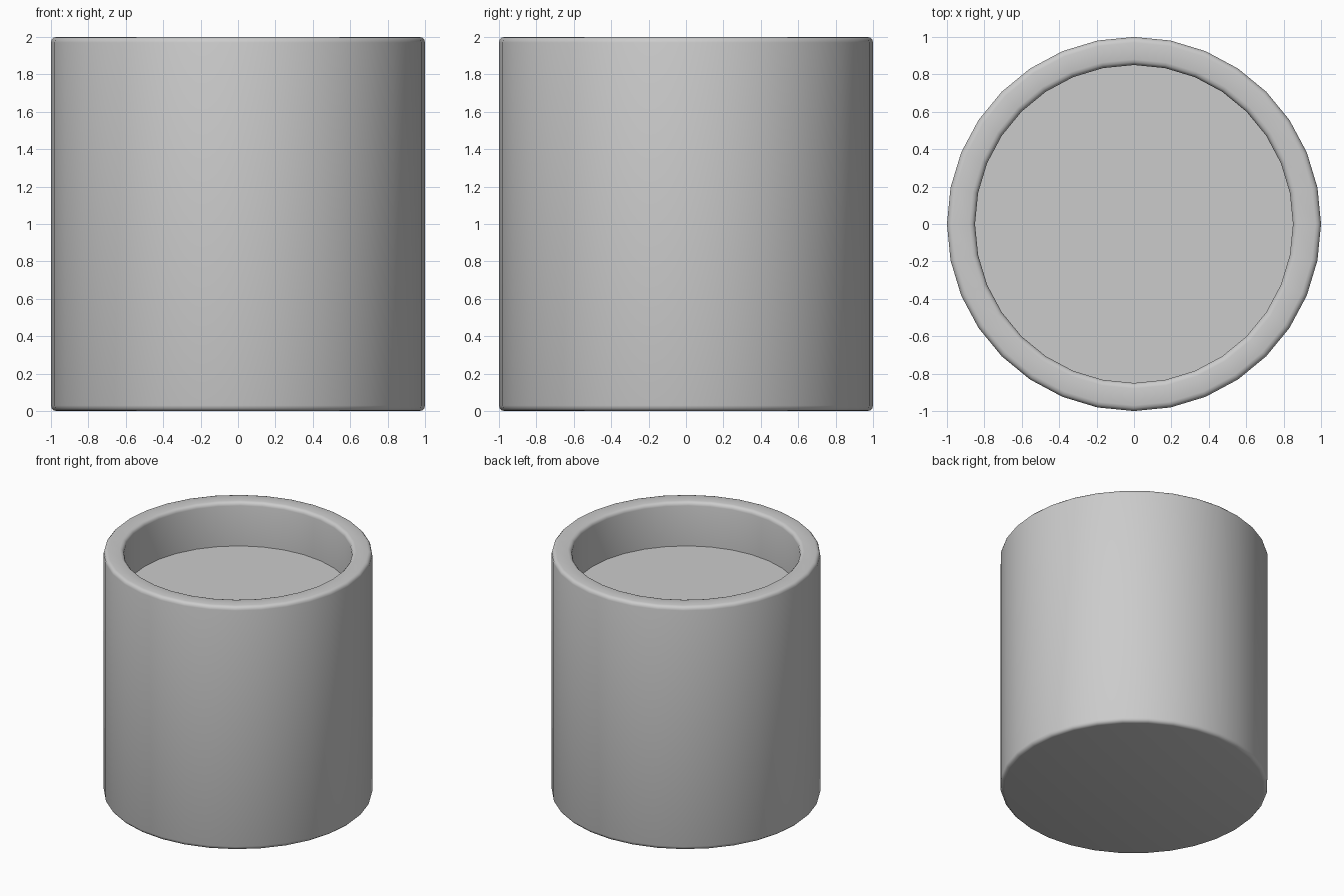
import bpy, bmesh, math

if "Cube" in bpy.data.objects:
    bpy.data.objects.remove(bpy.data.objects["Cube"])

SIDES = 32


def lathe(name, profile):
    """Revolve (radius, z) points around z; cap the open ends with one face."""
    bm = bmesh.new()
    rings = []
    for r, z in profile:
        rings.append([bm.verts.new((r * math.cos(2 * math.pi * i / SIDES),
                                    r * math.sin(2 * math.pi * i / SIDES), z))
                      for i in range(SIDES)])
    for a, b in zip(rings, rings[1:]):
        for i in range(SIDES):
            j = (i + 1) % SIDES
            bm.faces.new((a[i], a[j], b[j], b[i]))
    bm.faces.new(rings[0][::-1])
    bm.faces.new(rings[-1])
    bmesh.ops.recalc_face_normals(bm, faces=bm.faces)
    for f in bm.faces:
        f.smooth = True
    # Keep the crease where the wall meets the floor sharp
    for e in bm.edges:
        if e.calc_face_angle(0) > math.radians(50):
            e.smooth = False
    mesh = bpy.data.meshes.new(name)
    bm.to_mesh(mesh)
    bm.free()
    obj = bpy.data.objects.new(name, mesh)
    bpy.context.collection.objects.link(obj)
    return obj


def fillet(r, z, start, radius=0.03, steps=3):
    """Quarter-circle arc around centre (r, z), beginning at angle start."""
    return [(r + radius * math.cos(math.radians(start + 90 * k / steps)),
             z + radius * math.sin(math.radians(start + 90 * k / steps)))
            for k in range(steps + 1)]


# Cup: rounded foot, straight wall, rounded rim, sunken floor
lathe("cup", fillet(0.97, 0.03, -90) + fillet(0.97, 1.97, 0)
      + fillet(0.88, 1.97, 90) + [(0.85, 1.64)])
